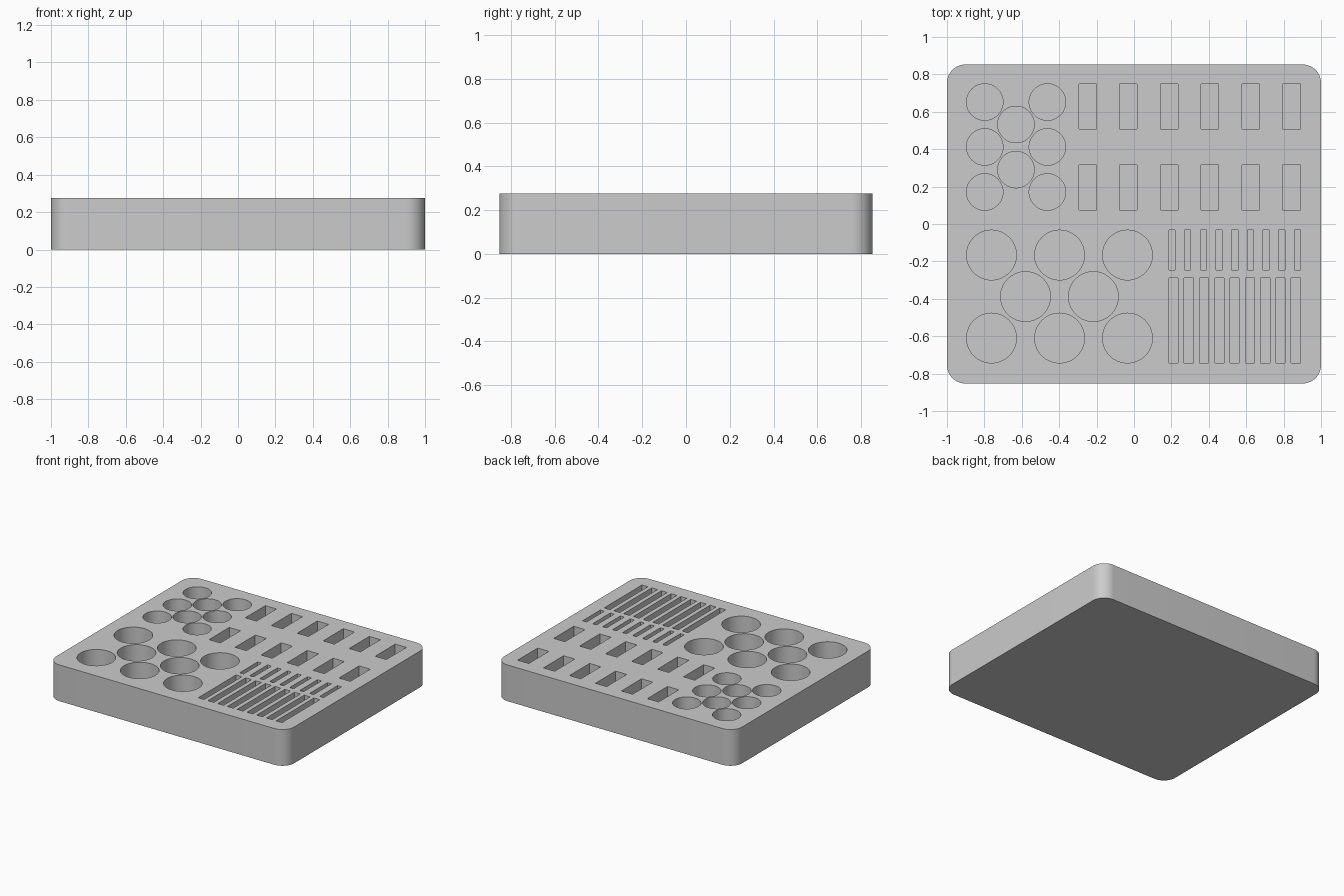
import bpy
import bmesh
import math
from mathutils import Matrix, Vector

cube = bpy.data.objects.get("Cube")
if cube:
    bpy.data.objects.remove(cube, do_unlink=True)

WIDTH, DEPTH, HEIGHT, CORNER = 2.0, 1.706, 0.275, 0.1
FLOOR = 0.045                      # thickness left under the pockets
POCKET_HEIGHT = HEIGHT - FLOOR + 0.1

grey = bpy.data.materials.new("plain grey")
grey.use_nodes = True
COLOUR = (0.6, 0.6, 0.6, 1)
grey.diffuse_color = COLOUR
grey.node_tree.nodes["Principled BSDF"].inputs["Base Color"].default_value = COLOUR


def make_object(name, bm):
    mesh = bpy.data.meshes.new(name)
    bm.to_mesh(mesh)
    bm.free()
    mesh.materials.append(grey)
    obj = bpy.data.objects.new(name, mesh)
    bpy.context.collection.objects.link(obj)
    return obj


def pocket_centre(x, y):
    return Matrix.Translation((x, y, FLOOR + POCKET_HEIGHT / 2))


def round_pocket(bm, x, y, radius):
    bmesh.ops.create_cone(bm, cap_ends=True, segments=64, radius1=radius,
                          radius2=radius, depth=POCKET_HEIGHT,
                          matrix=pocket_centre(x, y))


def slot_row(bm, first, last, count, y, width, length):
    for i in range(count):
        x = first + (last - first) * i / (count - 1)
        size = Matrix.Diagonal((width, length, POCKET_HEIGHT, 1))
        bmesh.ops.create_cube(bm, size=1, matrix=pocket_centre(x, y) @ size)


# Tray body: block with rounded vertical corners
bm = bmesh.new()
bmesh.ops.create_cube(bm, size=1, matrix=Matrix.Translation((0, 0, HEIGHT / 2))
                      @ Matrix.Diagonal((WIDTH, DEPTH, HEIGHT, 1)))
uprights = [e for e in bm.edges
            if abs(e.verts[0].co.z - e.verts[1].co.z) > HEIGHT / 2]
bmesh.ops.bevel(bm, geom=uprights, offset=CORNER, segments=16, profile=0.5,
                affect='EDGES')
tray = make_object("storage_tray", bm)

# Pocket cutters
bm = bmesh.new()
# small round pockets: two columns of three with two nested between
for y in (0.652, 0.412, 0.171):
    for x in (-0.798, -0.463):
        round_pocket(bm, x, y, 0.0976)
for y in (0.532, 0.291):
    round_pocket(bm, -0.631, y, 0.0976)
# large round pockets: two rows of three with two nested between
for x in (-0.762, -0.398, -0.035):
    for y in (-0.166, -0.61):
        round_pocket(bm, x, y, 0.133)
for x in (-0.58, -0.217):
    round_pocket(bm, x, -0.388, 0.133)
# wide slots, short thin slots, long thin slots
for y in (0.629, 0.196):
    slot_row(bm, -0.248, 0.842, 6, y, 0.094, 0.241)
slot_row(bm, 0.203, 0.874, 9, -0.139, 0.033, 0.214)
slot_row(bm, 0.211, 0.865, 9, -0.516, 0.049, 0.454)
cutter = make_object("pocket_cutter", bm)
cutter.hide_render = True

# Cut the pockets, then drop the cutter
bpy.context.view_layer.objects.active = tray
tray.select_set(True)
cut = tray.modifiers.new("pockets", 'BOOLEAN')
cut.operation = 'DIFFERENCE'
cut.solver = 'EXACT'
cut.object = cutter
bpy.ops.object.modifier_apply(modifier=cut.name)
bpy.data.objects.remove(cutter, do_unlink=True)

bpy.ops.object.select_all(action='DESELECT')
tray.select_set(True)
bpy.ops.object.shade_smooth_by_angle(angle=math.radians(30))
